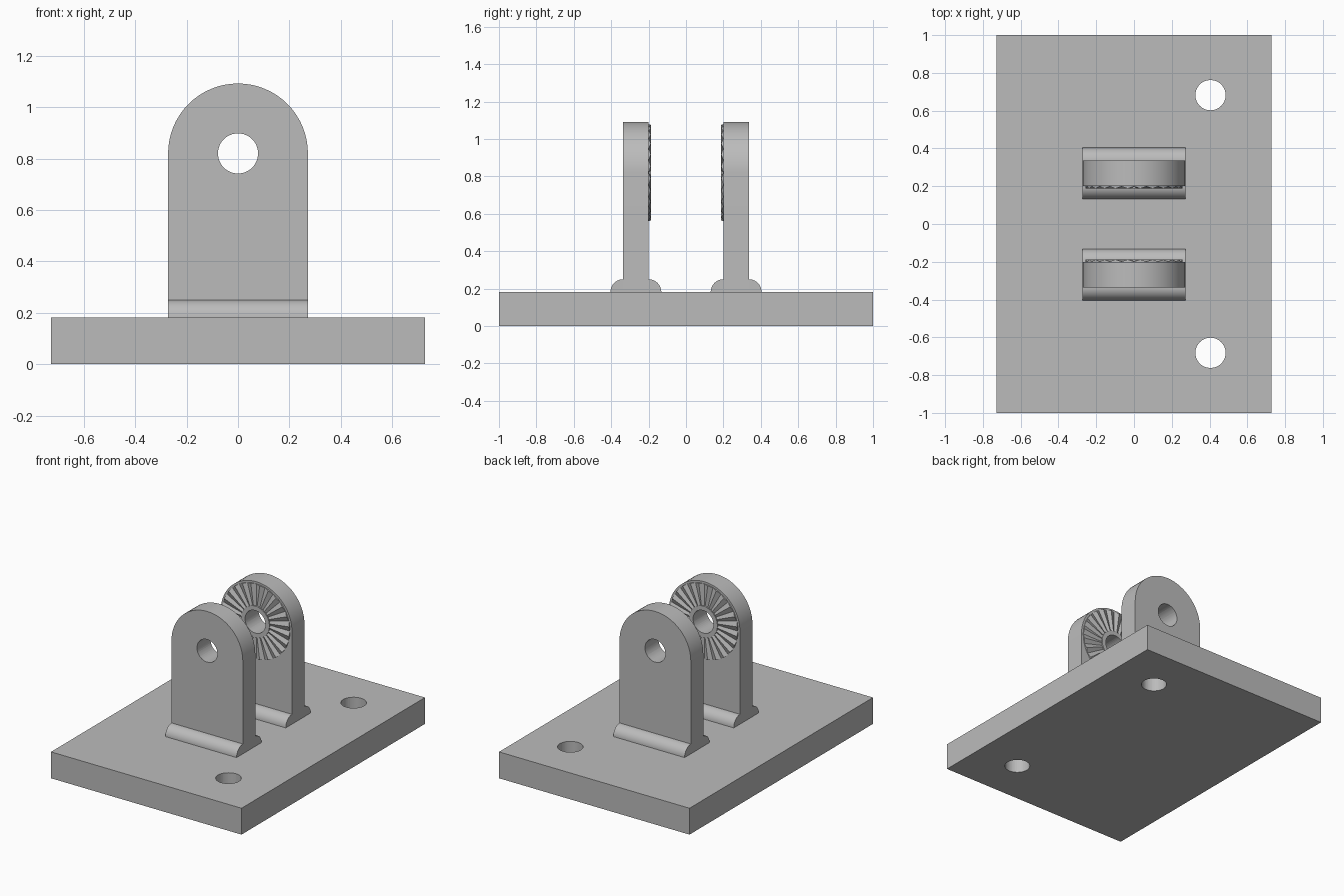
import bpy, bmesh
from math import sin, cos, pi, radians

cube = bpy.data.objects.get("Cube")
if cube:
    bpy.data.objects.remove(cube, do_unlink=True)

grey = bpy.data.materials.new("plain grey")
grey.use_nodes = True
grey.diffuse_color = (0.5, 0.5, 0.5, 1)
grey.node_tree.nodes["Principled BSDF"].inputs["Base Color"].default_value = (0.5, 0.5, 0.5, 1)

W, R, BORE, PIVOT = 0.272, 0.272, 0.078, 0.82
INNER, OUTER, BASE, ROUND = 0.2, 0.336, 0.182, 0.068
TEETH = 24


def finish(name, bm, smooth=True):
    bmesh.ops.recalc_face_normals(bm, faces=bm.faces)
    mesh = bpy.data.meshes.new(name)
    bm.to_mesh(mesh)
    bm.free()
    mesh.materials.append(grey)
    obj = bpy.data.objects.new(name, mesh)
    bpy.context.collection.objects.link(obj)
    bpy.ops.object.select_all(action="DESELECT")
    obj.select_set(True)
    bpy.context.view_layer.objects.active = obj
    if smooth:
        bpy.ops.object.shade_smooth_by_angle(angle=radians(30))
    return obj


def prism(name, outline, offset):
    """Extrude a closed outline of 3D points along an offset."""
    bm = bmesh.new()
    face = bm.faces.new([bm.verts.new(p) for p in outline])
    top = bmesh.ops.extrude_face_region(bm, geom=[face])["geom"]
    bmesh.ops.translate(bm, vec=offset, verts=[v for v in top if isinstance(v, bmesh.types.BMVert)])
    return finish(name, bm)


def drill(obj, radius, location, rotation=(0, 0, 0)):
    bpy.ops.mesh.primitive_cylinder_add(vertices=2 * TEETH, radius=radius, depth=0.6,
                                        location=location, rotation=rotation)
    cutter = bpy.context.object
    cutter.hide_render = True
    cutter.data.materials.append(grey)
    mod = obj.modifiers.new("hole", "BOOLEAN")
    mod.operation, mod.solver, mod.object = "DIFFERENCE", "EXACT", cutter
    bpy.context.view_layer.objects.active = obj
    bpy.ops.object.modifier_apply(modifier=mod.name)
    bpy.data.objects.remove(cutter, do_unlink=True)
    bpy.ops.object.select_all(action="DESELECT")
    obj.select_set(True)
    bpy.ops.object.shade_smooth_by_angle(angle=radians(30))


def serrated_disc(name, side):
    """Ring of radial teeth around a flat collar on the inner face of a lug."""
    crest, root, back = 0.188, INNER - 0.001, INNER + 0.005
    bm = bmesh.new()
    rings = []
    for i in range(2 * TEETH):
        a = pi * i / TEETH
        tooth = crest if i % 2 else root
        section = [(BORE, back), (BORE, crest), (0.108, crest),
                   (0.108, tooth), (0.258, tooth), (0.258, back)]
        rings.append([bm.verts.new((r * cos(a), side * y, PIVOT + r * sin(a))) for r, y in section])
    for i, ring in enumerate(rings):
        after = rings[(i + 1) % len(rings)]
        for j in range(len(ring)):
            k = (j + 1) % len(ring)
            bm.faces.new((ring[j], ring[k], after[k], after[j]))
    bmesh.ops.remove_doubles(bm, verts=bm.verts, dist=0.0001)
    # Hard edges on every tooth
    return finish(name, bm, smooth=False)


# Base plate with two mounting holes
X = 0.727
plate = prism("base_plate", [(-X, -1, 0), (X, -1, 0), (X, 1, 0), (-X, 1, 0)], (0, 0, BASE))
for y in (-0.682, 0.682):
    drill(plate, 0.08, (0.405, y, 0.1))

for side, label in ((-1, "front"), (1, "back")):
    # Upright lug with a round top and a pivot bore
    arch = [(R * cos(pi * i / 32), side * INNER, PIVOT + R * sin(pi * i / 32)) for i in range(33)]
    foot_line = [(-W, side * INNER, BASE), (W, side * INNER, BASE)]
    lug = prism(label + "_lug", arch + foot_line, (0, side * (OUTER - INNER), 0))
    drill(lug, BORE, (0, side * 0.27, PIVOT), (pi / 2, 0, 0))

    # Quarter-round beads along both sides of the lug foot
    for name, start, way in (("outer", OUTER, 1), ("inner", INNER, -1)):
        arc = [(-W, side * (start + way * ROUND * cos(pi * i / 24)), BASE + ROUND * sin(pi * i / 24))
               for i in range(13)]
        prism(label + "_" + name + "_foot_bead", arc + [(-W, side * start, BASE)], (2 * W, 0, 0))

    serrated_disc(label + "_serrated_disc", side)
